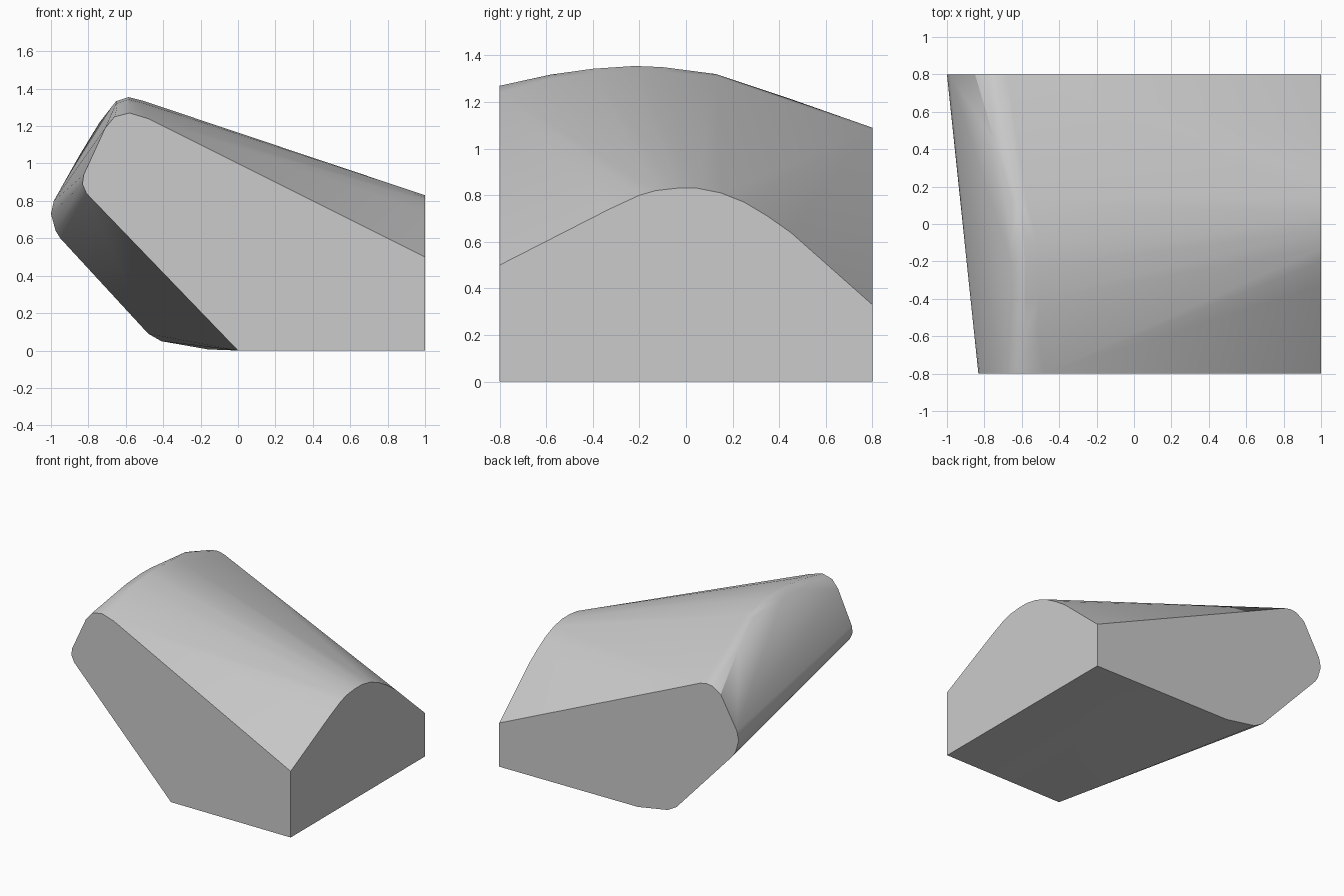
import bpy, bmesh, math

if "Cube" in bpy.data.objects:
    bpy.data.objects.remove(bpy.data.objects["Cube"])

# Flat end profiles: front and back in (x, z), right side in (y, z)
front = [(0, 0), (1, 0), (1, 0.5), (-0.48, 1.24), (-0.58, 1.27), (-0.66, 1.25),
         (-0.71, 1.19), (-0.825, 0.94), (-0.832, 0.89), (-0.81, 0.84)]
back = [(-0.16, 0.006), (1, 0), (1, 0.33), (-0.68, 1.08), (-0.73, 1.09), (-0.78, 1.085),
        (-0.85, 1.04), (-0.985, 0.8), (-1, 0.73), (-0.975, 0.64),
        (-0.95, 0.6), (-0.48, 0.09), (-0.41, 0.05)]
right = [(-0.33, 0.74), (-0.2, 0.8), (-0.13, 0.82), (-0.04, 0.83), (0.05, 0.83),
         (0.15, 0.81), (0.25, 0.77), (0.35, 0.71), (0.45, 0.64)]

# Rounded ridge across the top: y, crest x, crest z, rounding width
ridge = [(-0.58, -0.585, 1.318, 0.07), (-0.4, -0.585, 1.343, 0.075),
         (-0.22, -0.585, 1.355, 0.075), (-0.1, -0.59, 1.35, 0.07),
         (0.13, -0.615, 1.32, 0.04)]

points = [(x, -0.8, z) for x, z in front]
points += [(x, 0.8, z) for x, z in back]
points += [(1, y, z) for y, z in right]
for y, x, z, w in ridge:
    points += [(x, y, z), (x + w, y, z - 0.25 * w), (x - 0.9 * w, y, z - 0.3 * w)]
points += [(-0.74, 0.43, 1.22), (-0.72, 0.7, 1.125)]

# Solid block wrapped around the profiles
bm = bmesh.new()
for p in points:
    bm.verts.new(p)
hull = bmesh.ops.convex_hull(bm, input=bm.verts)
inner = {g for g in hull["geom_interior"] + hull["geom_unused"]
         if isinstance(g, bmesh.types.BMVert)}
bmesh.ops.delete(bm, geom=list(inner), context='VERTS')
bmesh.ops.dissolve_limit(bm, angle_limit=math.radians(0.5),
                         verts=bm.verts, edges=bm.edges)
bmesh.ops.recalc_face_normals(bm, faces=bm.faces)

mesh = bpy.data.meshes.new("rounded_wedge")
bm.to_mesh(mesh)
bm.free()
wedge = bpy.data.objects.new("rounded_wedge", mesh)
bpy.context.collection.objects.link(wedge)
bpy.context.view_layer.objects.active = wedge
wedge.select_set(True)
bpy.ops.object.shade_smooth_by_angle(angle=math.radians(30))
